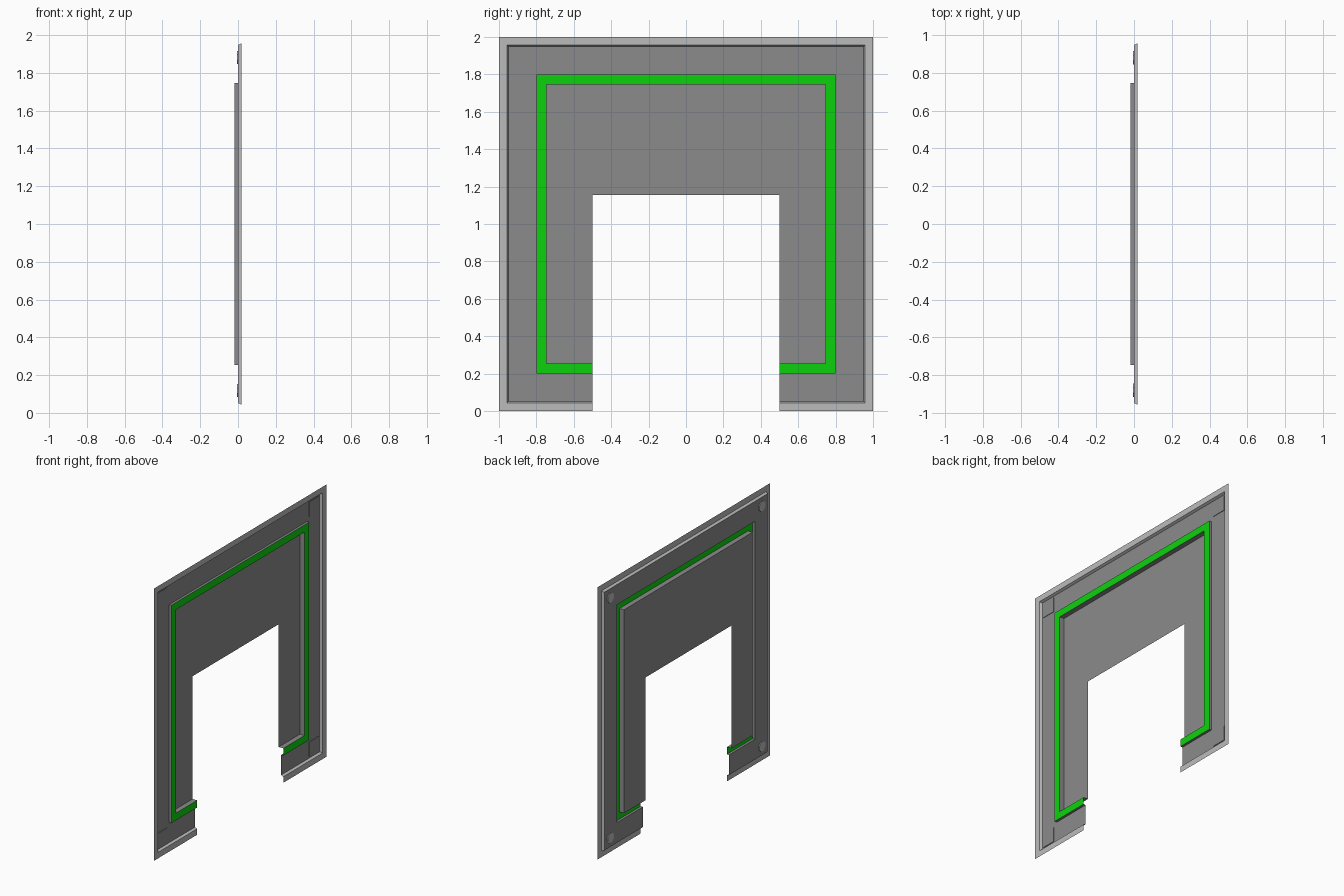
import bpy, bmesh, math
from mathutils import Vector, Matrix

if "Cube" in bpy.data.objects:
    bpy.data.objects.remove(bpy.data.objects["Cube"])

def mat(name, col):
    m = bpy.data.materials.new(name)
    m.diffuse_color = (*col, 1)
    m.use_nodes = True
    m.node_tree.nodes["Principled BSDF"].inputs["Base Color"].default_value = m.diffuse_color
    return m

GREY = mat("mid grey", (0.26, 0.26, 0.26))
LIGHT = mat("light grey", (0.50, 0.50, 0.50))
GREEN = mat("bright green", (0.004, 0.64, 0.004))

DOOR_Y, DOOR_Z = 0.5, 1.155
FRONT, MAIN, BACK = 0.018, 0.0, -0.019

def finish(name, bm, material):
    me = bpy.data.meshes.new(name)
    bm.to_mesh(me)
    bm.free()
    me.materials.append(material)
    ob = bpy.data.objects.new(name, me)
    bpy.context.collection.objects.link(ob)
    return ob

def square(bm, h, x):
    return [bm.verts.new((x, sy * h, 1 + sz * h))
            for sy, sz in ((-1, -1), (1, -1), (1, 1), (-1, 1))]

def cut_door(bm):
    # split along the doorway edges, then remove what lies inside it
    for co, no in (((0, DOOR_Y, 0), (0, 1, 0)), ((0, -DOOR_Y, 0), (0, 1, 0)),
                   ((0, 0, DOOR_Z), (0, 0, 1))):
        bmesh.ops.bisect_plane(bm, geom=bm.verts[:] + bm.edges[:] + bm.faces[:],
                               plane_co=co, plane_no=no)
    dead = [f for f in bm.faces if abs(f.calc_center_median().y) < DOOR_Y
            and f.calc_center_median().z < DOOR_Z]
    bmesh.ops.delete(bm, geom=dead, context='FACES')

def ring(name, profile, material):
    """Sheet swept round the square; profile is (half width, x) from outside in."""
    bm = bmesh.new()
    loops = [square(bm, h, x) for h, x in profile]
    for a, b in zip(loops, loops[1:]):
        for i in range(4):
            j = (i + 1) % 4
            bm.faces.new((a[i], a[j], b[j], b[i]))
    cut_door(bm)
    return finish(name, bm, material)

# outer rim with its sloped inner lip
ring("outer_rim", [(1.0, FRONT), (0.956, FRONT), (0.948, MAIN)], LIGHT)
# recessed frame and the step up to the strip
ring("recessed_frame", [(0.948, MAIN), (0.8, MAIN), (0.8, FRONT)], GREY)
# green strip
ring("green_strip", [(0.8, FRONT), (0.747, FRONT)], GREEN)
# step down to the centre panel
ring("panel_step", [(0.747, FRONT), (0.747, BACK)], GREY)

# centre panel
bm = bmesh.new()
bm.faces.new(square(bm, 0.747, BACK))
cut_door(bm)
finish("centre_panel", bm, GREY)

# corner plates on the front and bolt heads on the back
for sy in (-1, 1):
    for sz in (-1, 1):
        c = Vector((0, sy * 0.88, 1 + sz * 0.882))
        bm = bmesh.new()
        bmesh.ops.create_cube(bm, size=1, matrix=Matrix.Translation(c + Vector((0.002, 0, 0)))
                              @ Matrix.Diagonal((0.004, 0.108, 0.108, 1)))
        finish("corner_plate", bm, GREY)
        bm = bmesh.new()
        bmesh.ops.create_cone(bm, cap_ends=True, segments=8, radius1=0.038, radius2=0.038,
                              depth=0.005,
                              matrix=Matrix.Translation(c + Vector((-0.0025, 0, 0)))
                              @ Matrix.Rotation(math.pi / 2, 4, 'Y')
                              @ Matrix.Rotation(math.pi / 8, 4, 'Z'))
        finish("bolt_head", bm, LIGHT)
